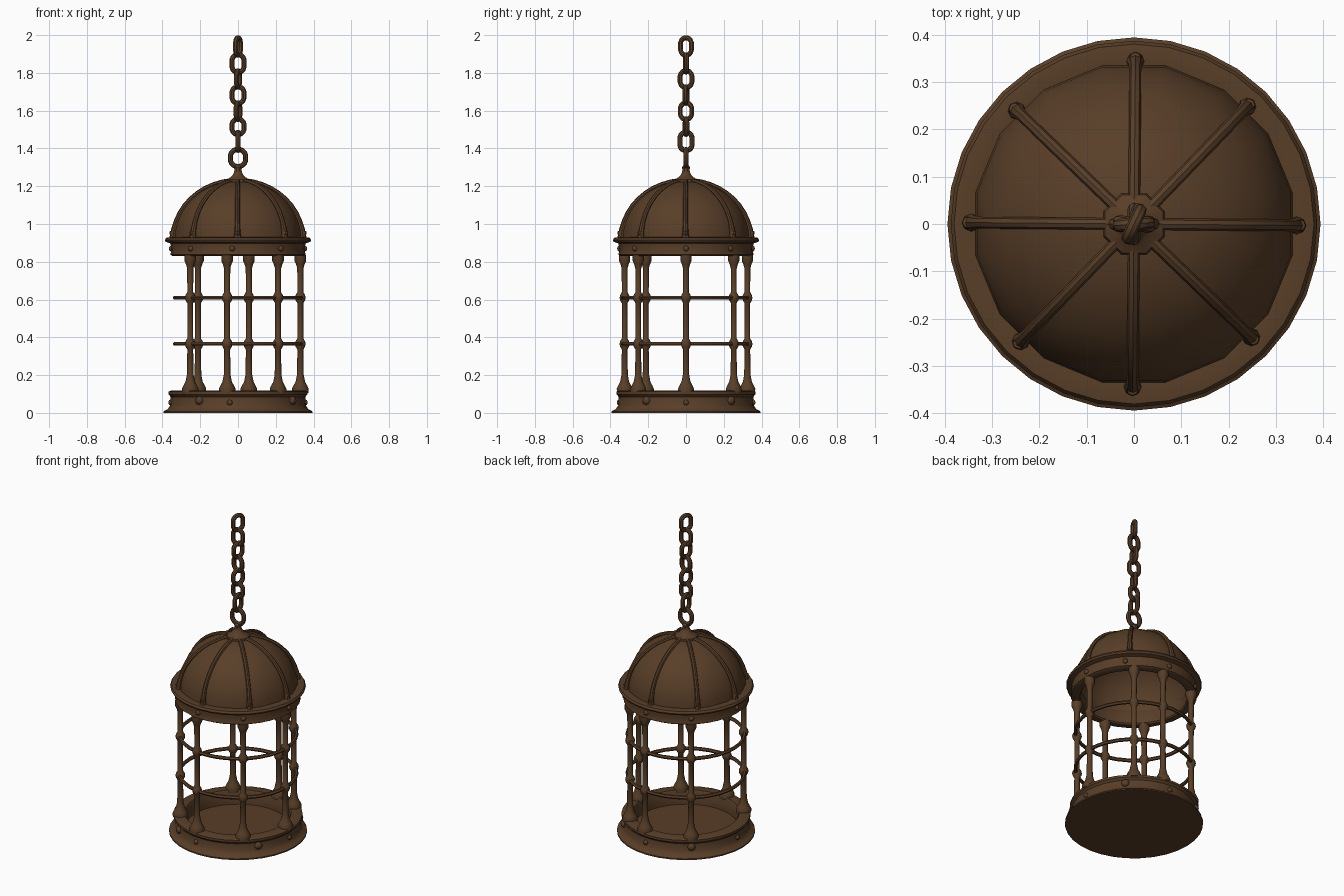
import bpy, bmesh
from math import sin, cos, pi, radians, sqrt
from mathutils import Vector, Matrix

if "Cube" in bpy.data.objects:
    bpy.data.objects.remove(bpy.data.objects["Cube"])

iron = bpy.data.materials.new("rusty brown iron")
iron.diffuse_color = (0.098, 0.048, 0.021, 1)
iron.use_nodes = True
iron.node_tree.nodes["Principled BSDF"].inputs["Base Color"].default_value = iron.diffuse_color


def finish(name, bm, matrix=None, angle=40):
    bmesh.ops.remove_doubles(bm, verts=bm.verts, dist=1e-5)
    bmesh.ops.recalc_face_normals(bm, faces=bm.faces)
    if matrix:
        bm.transform(matrix)
    mesh = bpy.data.meshes.new(name)
    bm.to_mesh(mesh)
    bm.free()
    mesh.materials.append(iron)
    ob = bpy.data.objects.new(name, mesh)
    bpy.context.collection.objects.link(ob)
    bpy.ops.object.select_all(action='DESELECT')
    ob.select_set(True)
    bpy.context.view_layer.objects.active = ob
    bpy.ops.object.shade_smooth_by_angle(angle=radians(angle))
    return ob


def lathe(name, profile, sides, matrix=None, closed=False):
    """Spin (radius, z) points round the z axis."""
    bm = bmesh.new()
    pts = profile + profile[:1] if closed else profile
    vs = [bm.verts.new((r, 0, z)) for r, z in pts]
    edges = [bm.edges.new(p) for p in zip(vs, vs[1:])]
    bmesh.ops.spin(bm, geom=vs + edges, cent=(0, 0, 0), axis=(0, 0, 1),
                   angle=2 * pi, steps=sides, use_merge=False)
    return finish(name, bm, matrix)


def sweep(name, points, radii, normal, closed=False, sides=8, matrix=None):
    """Run a round section along a flat path whose plane has the given normal."""
    bm = bmesh.new()
    n, rings = len(points), []
    normal = Vector(normal)
    for i, p in enumerate(points):
        a = points[(i - 1) % n] if closed or i else p
        b = points[(i + 1) % n] if closed or i < n - 1 else p
        side = (b - a).normalized().cross(normal)
        rings.append([bm.verts.new(p + radii[i] * (cos(t) * side + sin(t) * normal))
                      for t in (2 * pi * k / sides for k in range(sides))])
    for i in range(n if closed else n - 1):
        r0, r1 = rings[i], rings[(i + 1) % n]
        for k in range(sides):
            m = (k + 1) % sides
            bm.faces.new((r0[k], r0[m], r1[m], r1[k]))
    if not closed:
        bm.faces.new(rings[0])
        bm.faces.new(rings[-1])
    return finish(name, bm, matrix)


def polar(r, deg, z):
    a = radians(deg)
    return Vector((r * cos(a), r * sin(a), z))


# Base tray with flared foot and floor
lathe("base", [(0, 0), (0.394, 0), (0.394, 0.008), (0.372, 0.02), (0.358, 0.04),
               (0.356, 0.085), (0.368, 0.098), (0.368, 0.112), (0.355, 0.118),
               (0.305, 0.118), (0.297, 0.105), (0.297, 0.03), (0, 0.03)], 32)

# Upper band and wide rim
lathe("upper_band", [(0.345, 0.83), (0.358, 0.838), (0.352, 0.86), (0.357, 0.897),
                     (0.382, 0.905), (0.387, 0.915), (0.380, 0.927), (0.35, 0.93),
                     (0.318, 0.925), (0.305, 0.90), (0.305, 0.838), (0.312, 0.83)],
      32, closed=True)

# Dome shell, outer and inner skins
def dome_point(t, grow=0.0):
    return (0.342 + grow) * cos(t), 0.918 + (0.312 + grow) * sin(t)

steps = [i * pi / 20 for i in range(11)]
outer = [dome_point(t) for t in steps]
inner = [dome_point(t, -0.02) for t in reversed(steps)]
lathe("dome", [inner[-1]] + outer + inner, 16, Matrix.Rotation(pi / 16, 4, 'Z'))

# Dome ribs with thickened feet and a rivet on each
for i in range(8):
    deg = 45 * i + (1 if i % 2 else -0.5)
    path = []
    for k in range(11):
        r, z = dome_point(0.03 + k * (pi / 2 - 0.13) / 10, 0.002)
        path.append(polar(r, deg, z))
    radii = [0.019, 0.015] + [0.0125] * 9
    sweep("dome_rib", path, radii, polar(1, deg + 90, 0))
    knob = Matrix.Translation(polar(0.35, deg, 0.952))
    lathe("rib_rivet", [(0, -0.014), (0.012, -0.008), (0.014, 0), (0.012, 0.008),
                        (0, 0.014)], 8, knob)

# Crown cap with stem
lathe("crown_cap", [(0, 1.205), (0.06, 1.21), (0.07, 1.222), (0.066, 1.235),
                    (0.042, 1.248), (0.026, 1.265), (0.02, 1.285), (0.023, 1.30),
                    (0.015, 1.312), (0, 1.315)], 8, Matrix.Rotation(pi / 8, 4, 'Z'))

# Upright bars with flared feet, knobs and heads, leaving a doorway at the left
bar = [(0, 0.10), (0.043, 0.105), (0.044, 0.128), (0.036, 0.145), (0.025, 0.165),
       (0.018, 0.20)]
for z in (0.365, 0.61):
    bar += [(0.0155, z - 0.03), (0.025, z - 0.014), (0.028, z), (0.025, z + 0.014),
            (0.0155, z + 0.03)]
bar += [(0.0165, 0.765), (0.022, 0.785), (0.031, 0.805), (0.031, 0.835), (0, 0.84)]
for deg in (0, 50, 80, 130, 220, 260, 310):
    lathe("upright_bar", bar, 10, Matrix.Translation(polar(0.33, deg, 0)))

# Hoops round the bars
for z in (0.365, 0.61):
    lathe("hoop", [(0.334 + 0.011 * cos(k * pi / 3), z + 0.011 * sin(k * pi / 3))
                   for k in range(6)], 32, closed=True)

# Rivets on the two bands
def rivet(name, r, deg, z, size):
    m = (Matrix.Translation(polar(r, deg, z)) @ Matrix.Rotation(radians(deg), 4, 'Z')
         @ Matrix.Rotation(pi / 2, 4, 'Y') @ Matrix.Scale(size, 4))
    lathe(name, [(1, -0.5), (1, 0.15), (0.7, 0.55), (0, 0.75)], 8, m)

for k, deg in enumerate((-125, -97, -36, 0, 42, 85, 130, 180)):
    rivet("base_rivet", 0.358, deg, 0.065 if k % 2 == 0 else 0.055,
          0.023 if k % 2 == 0 else 0.015)
for deg in (-95, -50, 0, 42, 85, 130, 180, 225):
    rivet("band_rivet", 0.355, deg, 0.87, 0.015)

# Chain links, alternating direction with a slight twist
def link(name, low, high, half_width, deg):
    wire = 0.0135
    r = half_width - wire
    flat = max((high - low) / 2 - wire - r, 0)
    path = []
    for k in range(16):
        t = 2 * pi * (k + 0.5) / 16
        path.append(Vector((r * cos(t), 0, r * sin(t) + (flat if sin(t) > 0 else -flat))))
    m = Matrix.Translation((0, 0, (low + high) / 2)) @ Matrix.Rotation(radians(deg), 4, 'Z')
    sweep(name, path, [wire] * 16, (0, 1, 0), True, 8, m)

link("hanging_eye", 1.29, 1.41, 0.055, 0)
spans = [(1.375, 1.50), (1.46, 1.57), (1.54, 1.655), (1.625, 1.74),
         (1.71, 1.825), (1.79, 1.91), (1.88, 2.0)]
twists = [90, 8, 70, -10, 75, 5, 65]
for (low, high), deg in zip(spans, twists):
    link("chain_link", low, high, 0.046, deg)
